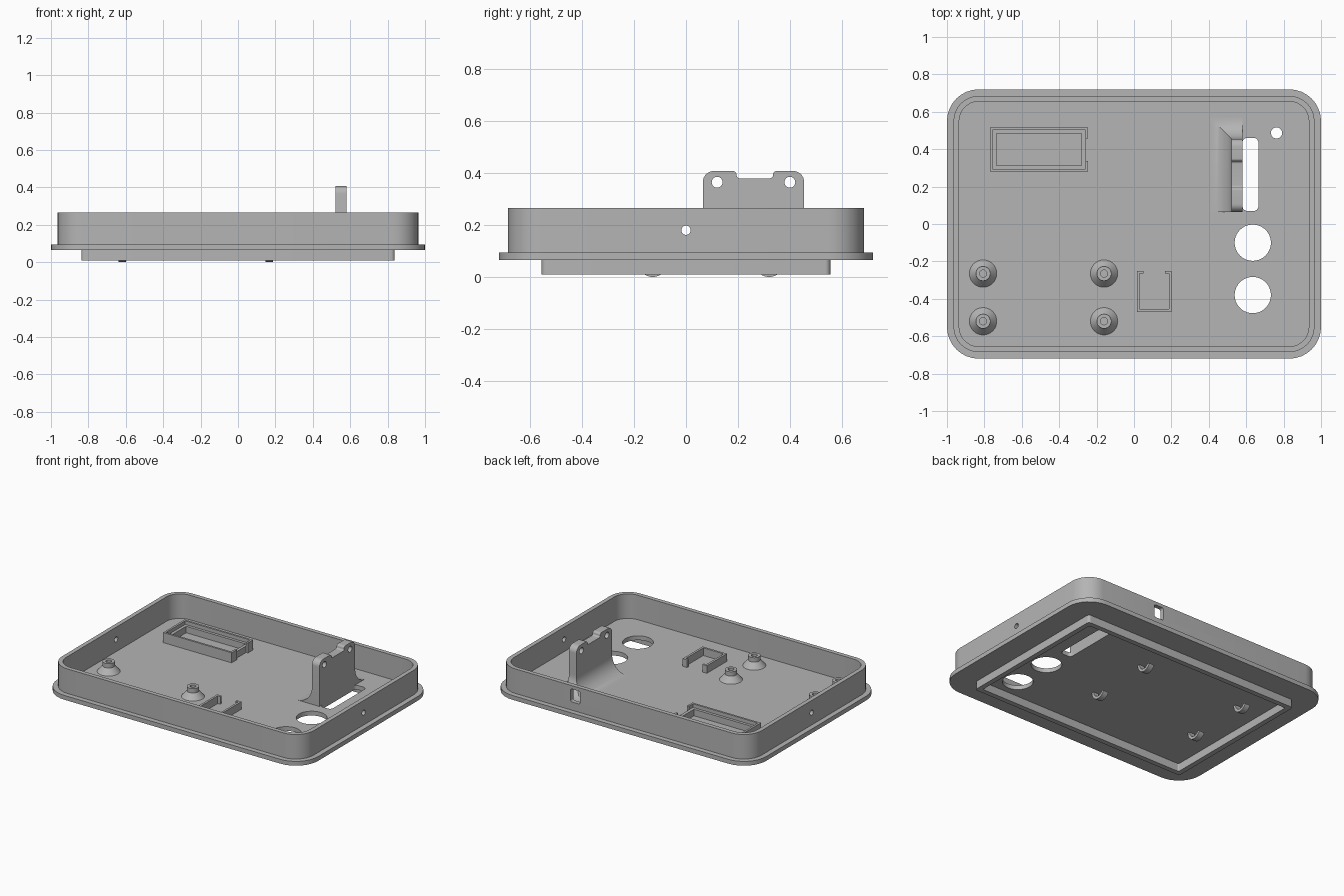
import bpy, bmesh, math
from mathutils import Matrix, Vector

cube = bpy.data.objects.get("Cube")
if cube:
    bpy.data.objects.remove(cube)

grey = bpy.data.materials.new("plain_grey")
grey.use_nodes = True
colour = (0.46, 0.46, 0.46, 1)
grey.diffuse_color = colour
grey.node_tree.nodes["Principled BSDF"].inputs["Base Color"].default_value = colour

FLOOR, UNDER, RIM = 0.095, 0.065, 0.265
# Orientation of flat outlines: drawn in (y, z) or in (z, x)
YZ = Matrix(((0, 0, 1, 0), (1, 0, 0, 0), (0, 1, 0, 0), (0, 0, 0, 1)))
ZX = Matrix(((0, 1, 0, 0), (0, 0, 1, 0), (1, 0, 0, 0), (0, 0, 0, 1)))


def link(name, bm):
    bmesh.ops.remove_doubles(bm, verts=bm.verts, dist=0.0001)
    bmesh.ops.recalc_face_normals(bm, faces=bm.faces)
    mesh = bpy.data.meshes.new(name)
    bm.to_mesh(mesh)
    bm.free()
    mesh.materials.append(grey)
    ob = bpy.data.objects.new(name, mesh)
    bpy.context.collection.objects.link(ob)
    return ob


def rounded(corners, steps=8):
    """Outline with right-angled corners (x, y, radius)."""
    out = []
    for i, (x, y, r) in enumerate(corners):
        p = Vector((x, y))
        if r == 0:
            out.append(p)
            continue
        a = (Vector(corners[i - 1][:2]) - p).normalized()
        b = (Vector(corners[(i + 1) % len(corners)][:2]) - p).normalized()
        for k in range(steps + 1):
            t = math.pi / 2 * k / steps
            out.append(p + (a + b - b * math.cos(t) - a * math.sin(t)) * r)
    return out


def box(x, y, hx, hy, r=0):
    return rounded([(x - hx, y - hy, r), (x + hx, y - hy, r),
                    (x + hx, y + hy, r), (x - hx, y + hy, r)])


def circle(x, y, r, n=40):
    return [Vector((x + r * math.cos(math.tau * k / n), y + r * math.sin(math.tau * k / n)))
            for k in range(n)]


def plate(name, loops, low, high, matrix=None):
    """Extrude a flat outline; further loops become holes."""
    cu = bpy.data.curves.new(name, "CURVE")
    cu.dimensions, cu.fill_mode = "2D", "BOTH"
    cu.extrude = (high - low) / 2
    for loop in loops:
        sp = cu.splines.new("POLY")
        sp.points.add(len(loop) - 1)
        for pt, co in zip(sp.points, loop):
            pt.co = (co.x, co.y, 0, 1)
        sp.use_cyclic_u = True
    tmp = bpy.data.objects.new(name + "_outline", cu)
    bpy.context.collection.objects.link(tmp)
    mesh = bpy.data.meshes.new_from_object(tmp.evaluated_get(bpy.context.evaluated_depsgraph_get()))
    bm = bmesh.new()
    bm.from_mesh(mesh)
    bpy.data.objects.remove(tmp)
    bpy.data.curves.remove(cu)
    bpy.data.meshes.remove(mesh)
    bm.transform((matrix or Matrix()) @ Matrix.Translation((0, 0, (low + high) / 2)))
    return link(name, bm)


def cut(ob, cutter):
    mod = ob.modifiers.new("cut", "BOOLEAN")
    mod.operation, mod.solver, mod.object = "DIFFERENCE", "EXACT", cutter
    bpy.context.view_layer.objects.active = ob
    bpy.ops.object.modifier_apply(modifier=mod.name)
    bpy.data.objects.remove(cutter)


def open_frame(name, x, y, hw, hl, t, gap, top, turn=0):
    """Thin rectangular wall with a gap in the middle of one end."""
    pts = [(-hw, -hl), (hw, -hl), (hw, hl), (gap, hl), (gap, hl - t), (hw - t, hl - t),
           (hw - t, t - hl), (t - hw, t - hl), (t - hw, hl - t), (-gap, hl - t), (-gap, hl), (-hw, hl)]
    place = Matrix.Translation((x, y, 0)) @ Matrix.Rotation(turn, 4, "Z")
    return plate(name, [[Vector(p) for p in pts]], FLOOR - 0.005, top, place)


# Floor with flange, control holes, wheel slot and small light hole
plate("floor_plate", [
    box(0, 0, 1, 0.72, 0.17),
    circle(0.635, -0.1, 0.097), circle(0.635, -0.38, 0.097),
    circle(0.762, 0.487, 0.03, 24),
    box(0.6225, 0.265, 0.0425, 0.195, 0.025)], UNDER, FLOOR)

# Side wall with a hole at each end and a slot at the back
wall = plate("side_wall", [box(0, 0, 0.965, 0.685, 0.135), box(0, 0, 0.935, 0.655, 0.105)],
             FLOOR - 0.005, RIM)
cut(wall, plate("end_hole_cutter", [circle(0, 0.18, 0.018, 24)], -1.2, 1.2, YZ))
cut(wall, plate("back_slot_cutter", [box(0.197, 0.37, 0.045, 0.036, 0.012)], 0.6, 0.8, ZX))

# Raised ring on the underside
plate("underside_ring", [box(0, 0, 0.838, 0.556, 0.02), box(0, 0, 0.803, 0.521, 0.01)],
      0.01, UNDER + 0.005)

# Upright bracket with notch and two holes
plate("bracket", [
    rounded([(0.065, 0.075, 0), (0.455, 0.075, 0), (0.455, 0.408, 0.042), (0.335, 0.408, 0.015),
             (0.335, 0.38, 0.012), (0.195, 0.38, 0.012), (0.195, 0.408, 0.015), (0.065, 0.408, 0.042)]),
    circle(0.12, 0.365, 0.021, 24), circle(0.4, 0.365, 0.021, 24)], 0.522, 0.58, YZ)

# Concave fillet at the bracket foot, mitred round its back corner
bm = bmesh.new()
R, N = 0.115, 14
rows = []
for k in range(N + 1):
    t = math.pi / 2 * k / N
    d, h = R * (1 - math.sin(t)), FLOOR + R * (1 - math.cos(t))
    rows.append([bm.verts.new(c) for c in
                 ((0.522 - d, 0.065, h), (0.522 - d, 0.455 + d, h), (0.58, 0.455 + d, h))])
for a, b in zip(rows, rows[1:]):
    for j in range(2):
        bm.faces.new((a[j], a[j + 1], b[j + 1], b[j]))
for j, foot in ((0, (0.522, 0.065, FLOOR)), (2, (0.58, 0.455, FLOOR))):
    bm.faces.new([bm.verts.new(foot)] + [r[j] for r in rows])
link("bracket_fillet", bm)

# Display frame with an inner ledge, and a small clip frame
open_frame("display_frame", -0.508, 0.398, 0.118, 0.263, 0.014, 0.06, 0.165, -math.pi / 2)
plate("display_ledge", [box(-0.508, 0.398, 0.249, 0.104), box(-0.508, 0.398, 0.228, 0.085)],
      FLOOR - 0.005, 0.14)
open_frame("clip_frame", 0.108, -0.36, 0.093, 0.11, 0.015, 0.058, 0.148)

# Board standoffs: conical foot, collar and screw hole
profile = [(0.074, 0.094), (0.039, 0.135), (0.039, 0.165), (0.019, 0.165), (0.019, 0.1), (0, 0.1)]
for x in (-0.807, -0.16):
    for y in (-0.265, -0.52):
        bm = bmesh.new()
        verts = [bm.verts.new((r, 0, z)) for r, z in profile]
        edges = [bm.edges.new(pair) for pair in zip(verts, verts[1:])]
        bmesh.ops.spin(bm, geom=verts + edges, cent=(0, 0, 0), axis=(0, 0, 1),
                       angle=math.tau, steps=32)
        bm.transform(Matrix.Translation((x, y, 0)))
        link("standoff", bm)

# Curled cable hooks below the floor
for x in (-0.62, 0.167):
    for y in (-0.128, 0.32):
        angles = [math.radians(180 + 150 * k / 14) for k in range(15)]
        outer = [Vector((y + 0.062 * math.cos(t), 0.067 + 0.067 * math.sin(t))) for t in angles]
        inner = [Vector((y + 0.043 * math.cos(t), 0.067 + 0.048 * math.sin(t))) for t in angles]
        plate("cable_hook", [outer + inner[::-1]], x - 0.02, x + 0.02, YZ)

# Smooth curved faces, keep edges sharp
bpy.ops.object.select_all(action="DESELECT")
for ob in bpy.context.collection.objects:
    if ob.type == "MESH" and grey.name in ob.data.materials:
        ob.select_set(True)
        bpy.context.view_layer.objects.active = ob
bpy.ops.object.shade_smooth_by_angle(angle=math.radians(30))
